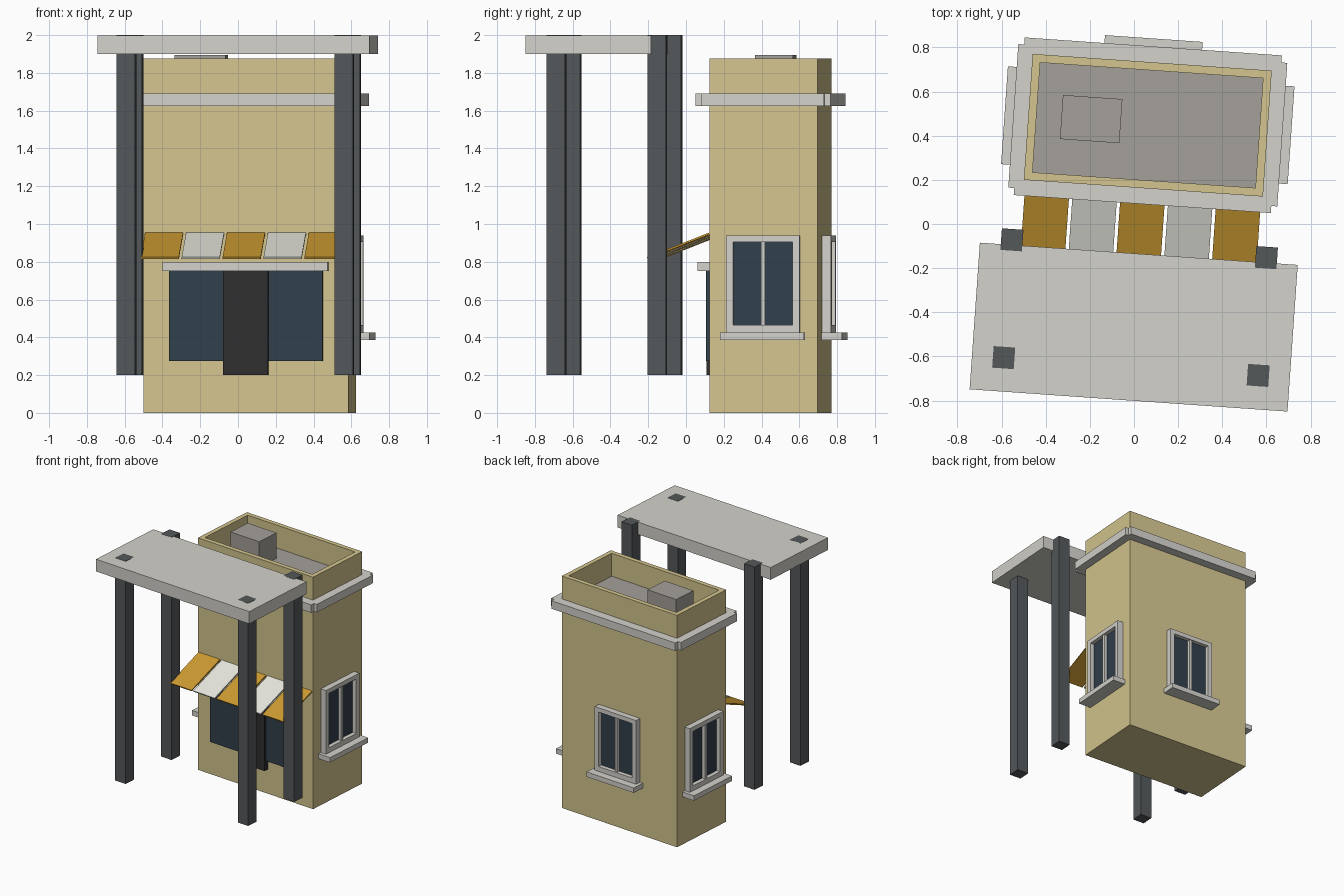
import bpy
import bmesh
import math
from mathutils import Matrix, Vector

if "Cube" in bpy.data.objects:
    bpy.data.objects.remove(bpy.data.objects["Cube"], do_unlink=True)


def material(name, *rgb):
    lin = [((c / 255 + 0.055) / 1.055) ** 2.4 for c in rgb] + [1]
    m = bpy.data.materials.new(name)
    m.use_nodes = True
    m.diffuse_color = lin
    m.node_tree.nodes["Principled BSDF"].inputs["Base Color"].default_value = lin
    return m


STUCCO = material("tan_stucco", 212, 197, 143)
TRIM = material("pale_trim", 212, 210, 204)
ROOF = material("roof_grey", 165, 160, 154)
STEEL = material("dark_steel", 84, 88, 90)
GLASS = material("dark_blue_glass", 49, 63, 75)
DOOR = material("charcoal_door", 47, 46, 46)
GOLD = material("awning_gold", 205, 155, 50)
WHITE = material("awning_white", 235, 235, 226)

# The whole model stands turned a little about the building centre
BASE = Matrix.Translation((0.0625, 0.4475, 0)) @ Matrix.Rotation(math.radians(-4), 4, 'Z')
W, D = 0.543, 0.286          # half width and half depth of the building
ROOF_Z, TOP_Z = 1.69, 1.875


def finish(name, bm, mats, frame):
    bm.transform(frame)
    bmesh.ops.recalc_face_normals(bm, faces=bm.faces)
    mesh = bpy.data.meshes.new(name)
    bm.to_mesh(mesh)
    bm.free()
    for m in mats:
        mesh.materials.append(m)
    obj = bpy.data.objects.new(name, mesh)
    bpy.context.scene.collection.objects.link(obj)
    return obj


def cuboid(x, y, z):
    bm = bmesh.new()
    bmesh.ops.create_cube(bm, size=1)
    for v in bm.verts:
        v.co = Vector(r[0] if c < 0 else r[1] for r, c in zip((x, y, z), v.co))
    return bm


def box(name, x, y, z, mat, frame=BASE):
    return finish(name, cuboid(x, y, z), [mat], frame)


# Building shell with a sunken roof behind a parapet
bm = cuboid((-W, W), (-D, D), (0, TOP_Z))
top = max(bm.faces, key=lambda f: f.calc_center_median().z)
bmesh.ops.inset_individual(bm, faces=[top], thickness=0.052)
out = bmesh.ops.extrude_discrete_faces(bm, faces=[top])
floor = out["faces"][0]
rim = [e.verts for e in floor.edges]
bm.faces.ensure_lookup_table()
floor.material_index = 1
# Close the recess walls between the rim and the lowered floor
rim_loop = [v for v in bm.verts if v.co.z > 1 and abs(v.co.x) < W - 0.01]
for v in floor.verts:
    v.co.z = ROOF_Z
bmesh.ops.remove_doubles(bm, verts=bm.verts, dist=0.0001)
walls = {f for v in floor.verts for f in v.link_faces if f is not floor}
if not walls:
    for a, b in [(e.verts[0], e.verts[1]) for e in floor.edges]:
        up = [min((v for v in rim_loop if v.is_valid and v not in floor.verts[:]),
                  key=lambda v: (v.co - c.co).length) for c in (b, a)]
        bm.faces.new((a, b, *up))
finish("building", bm, [STUCCO, ROOF], BASE)

box("roof_hatch", (-0.393, -0.123), (-0.09, 0.11), (ROOF_Z, 1.895), ROOF)

# Cornice strips, one for each side
for side, s in (("right", -1), ("left", 1)):
    box("cornice_" + side, sorted((s * W, s * 0.611)), (-0.326, 0.326), (1.625, ROOF_Z), TRIM)
for side, s in (("front", -1), ("back", 1)):
    box("cornice_" + side, (-0.584, 0.584), sorted((s * D, s * 0.358)), (1.625, ROOF_Z), TRIM)

# Shop front
box("shop_window", (-0.408, 0.408), (-D - 0.027, -D), (0.275, 0.75), GLASS)
box("shop_door", (-0.12, 0.12), (-D - 0.045, -D), (0.2, 0.75), DOOR)
box("shop_lintel", (-0.438, 0.438), (-D - 0.07, -D), (0.75, 0.8), TRIM)

# Striped awning
tilt = Matrix.Rotation(math.atan2(0.13, 0.33), 4, 'X')
pitch = 2 * W / 5
for i in range(5):
    hinge = BASE @ Matrix.Translation(((i - 2) * pitch, -D, 0.95)) @ tilt
    box(f"awning_panel_{i + 1}", (-0.101, 0.101), (-0.355, 0), (-0.005, 0.005),
        WHITE if i % 2 else GOLD, hinge)


def window(side, angle, wall):
    """Framed two-pane window; local -y points out of the wall."""
    f = BASE @ Matrix.Rotation(math.radians(angle), 4, 'Z') @ Matrix.Translation((0, -wall, 0))
    deep = (-0.048, 0)
    box(side + "_window_glass", (-0.17, 0.17), (-0.015, 0), (0.44, 0.92), GLASS, f)
    for part, s in (("a", -1), ("b", 1)):
        box(f"{side}_window_jamb_{part}", sorted((s * 0.157, s * 0.195)), deep,
            (0.425, 0.94), TRIM, f)
    box(side + "_window_head", (-0.157, 0.157), deep, (0.905, 0.94), TRIM, f)
    box(side + "_window_foot", (-0.157, 0.157), deep, (0.425, 0.465), TRIM, f)
    box(side + "_window_mullion", (-0.011, 0.011), (-0.04, 0), (0.465, 0.905), TRIM, f)
    box(side + "_window_sill", (-0.222, 0.222), (-0.108, 0), (0.385, 0.425), TRIM, f)


window("left", 90, W)
window("back", 180, D)
window("right", -90, W)

# Canopy slab on four posts
box("canopy_slab", (-0.722, 0.722), (-1.25, -0.584), (1.9, 1.999), TRIM)
for row, y in (("front", -1.096), ("back", -0.561)):
    for side, x in (("right", -0.578), ("left", 0.578)):
        box(f"{row}_{side}_post", (x - 0.049, x + 0.049), (y - 0.049, y + 0.049),
            (0.2, 2.0), STEEL)
